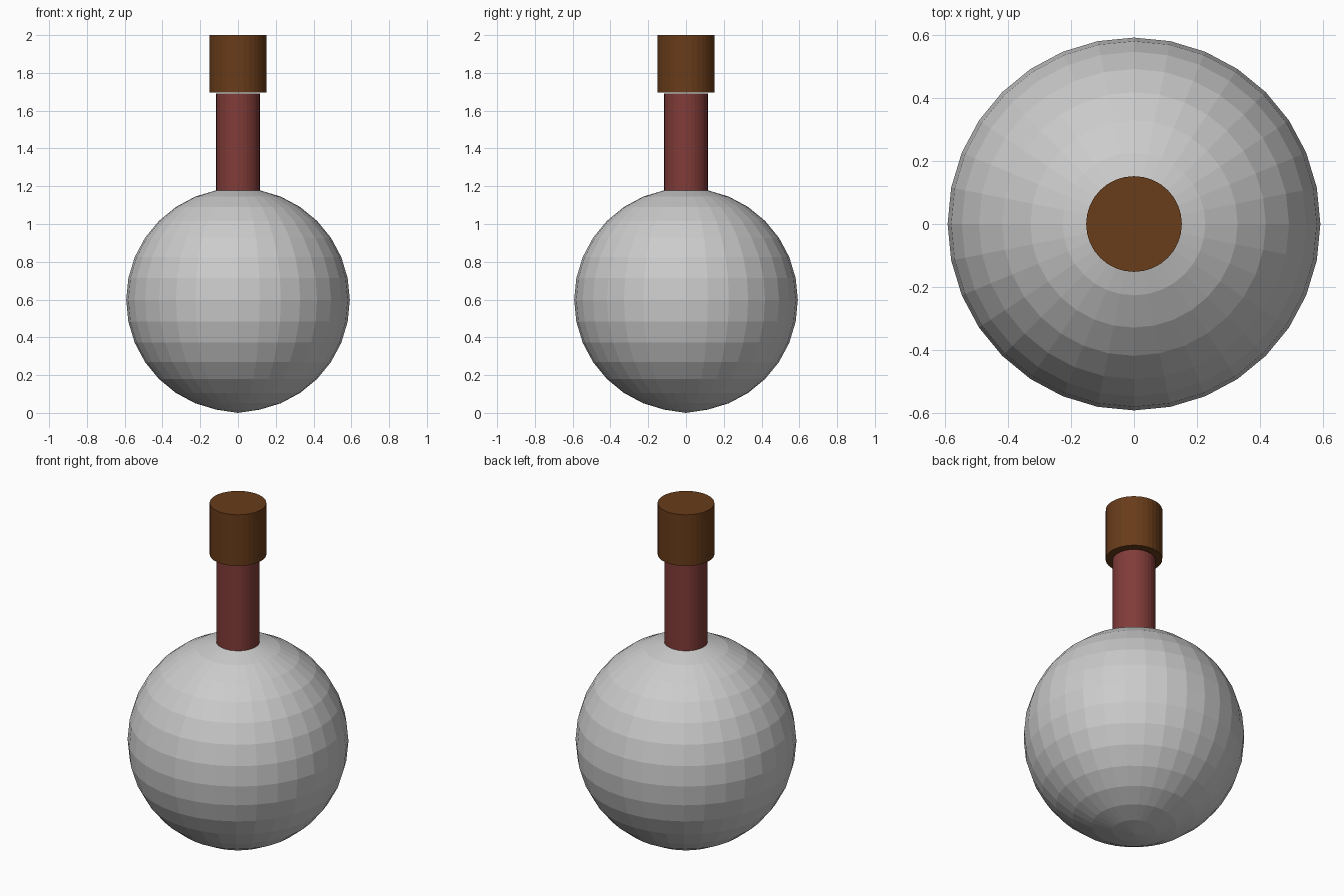
import bpy, bmesh
from math import sin, cos, radians

if "Cube" in bpy.data.objects:
    bpy.data.objects.remove(bpy.data.objects["Cube"])

SEG = 32
STEP = radians(11.25)
R, CZ = 0.592, 0.598


def material(name, color):
    m = bpy.data.materials.new(name)
    m.diffuse_color = (*color, 1)
    m.use_nodes = True
    m.node_tree.nodes["Principled BSDF"].inputs["Base Color"].default_value = m.diffuse_color
    return m


def lathe(name, profile, mat=None):
    """Revolve (radius, z) points; radius 0 makes a pole."""
    bm = bmesh.new()
    verts = [bm.verts.new((r, 0, z)) for r, z in profile]
    edges = [bm.edges.new(p) for p in zip(verts, verts[1:])]
    bmesh.ops.spin(bm, geom=verts + edges, cent=(0, 0, 0), axis=(0, 0, 1),
                   angle=radians(360), steps=SEG, use_duplicate=False)
    bmesh.ops.remove_doubles(bm, verts=bm.verts, dist=0.0005)
    bmesh.ops.recalc_face_normals(bm, faces=bm.faces)
    me = bpy.data.meshes.new(name)
    bm.to_mesh(me)
    bm.free()
    ob = bpy.data.objects.new(name, me)
    bpy.context.collection.objects.link(ob)
    if mat:
        me.materials.append(mat)
    return ob


# Round flask body, open where the neck begins
ball = [(R * sin(i * STEP), CZ - R * cos(i * STEP)) for i in range(16)]
ball[0] = (0, 0)
lathe("flask_body", ball)

# Straight neck rising from the top ring of the body
r_neck, z_neck = ball[-1]
lathe("flask_neck", [(r_neck, z_neck), (r_neck, 1.692)],
      material("neck_red", (0.22, 0.045, 0.04)))

# Cork stopper
lathe("cork", [(0, 1.697), (0.152, 1.697), (0.152, 2.0), (0, 2.0)],
      material("cork_brown", (0.14, 0.045, 0.01)))
